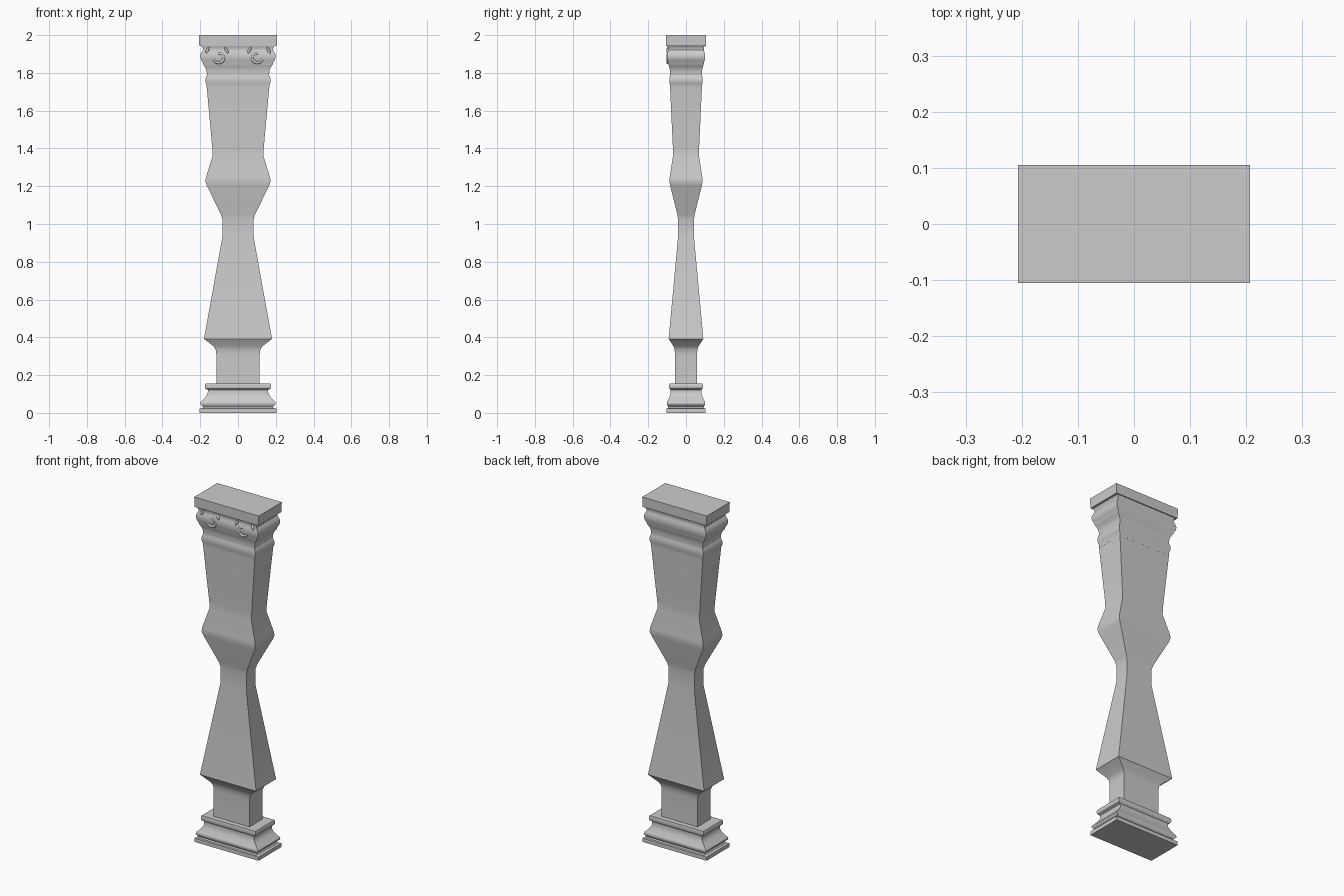
import bpy, bmesh, math

if "Cube" in bpy.data.objects:
    bpy.data.objects.remove(bpy.data.objects["Cube"])


def arc(a, b, bulge, n=8):
    """Moulding between two (half width, z) points, bowed outwards by bulge."""
    return [(a[0] + (b[0] - a[0]) * t + bulge * math.sin(math.pi * t),
             a[1] + (b[1] - a[1]) * t) for t in [i / n for i in range(n + 1)]]


def rect_loft(name, profile, ratio=0.51):
    """Stack rectangular rings along z and skin them."""
    bm = bmesh.new()
    rings = []
    for x, z in profile:
        y = x * ratio
        rings.append([bm.verts.new((sx * x, sy * y, z))
                      for sx, sy in ((-1, -1), (1, -1), (1, 1), (-1, 1))])
    for lo, hi in zip(rings, rings[1:]):
        for i in range(4):
            j = (i + 1) % 4
            bm.faces.new((lo[i], lo[j], hi[j], hi[i]))
    bm.faces.new(rings[0][::-1])
    bm.faces.new(rings[-1])
    me = bpy.data.meshes.new(name)
    bm.to_mesh(me)
    bm.free()
    ob = bpy.data.objects.new(name, me)
    bpy.context.collection.objects.link(ob)
    bpy.context.view_layer.objects.active = ob
    bpy.ops.object.select_all(action='DESELECT')
    ob.select_set(True)
    bpy.ops.object.shade_smooth_by_angle(angle=math.radians(28))
    return ob


def tube(name, pts, radii, depth):
    """Tapered raised ornament on the front face, following (x, z) points."""
    cu = bpy.data.curves.new(name, 'CURVE')
    cu.dimensions = '3D'
    cu.bevel_depth = depth
    cu.bevel_resolution = 2
    cu.use_fill_caps = True
    sp = cu.splines.new('POLY')
    sp.points.add(len(pts) - 1)
    for p, (x, y, z), r in zip(sp.points, pts, radii):
        p.co = (x, y, z, 1)
        p.radius = r
    sp.use_smooth = True
    ob = bpy.data.objects.new(name, cu)
    bpy.context.collection.objects.link(ob)


# Stepped base: plinth, torus, scotia and upper fillet
rect_loft("base", [(0.205, 0), (0.205, 0.022), (0.190, 0.025)]
          + arc((0.184, 0.033), (0.188, 0.066), 0.014)
          + arc((0.183, 0.072), (0.160, 0.122), -0.008)
          + arc((0.172, 0.128), (0.172, 0.155), 0.004, 4))

# Shaft: square stem, flared skirt, waist, swelling and upper taper
rect_loft("shaft", [(0.115, 0.15), (0.115, 0.31), (0.118, 0.335),
                    (0.130, 0.353), (0.180, 0.392), (0.083, 0.93),
                    (0.083, 1.025), (0.090, 1.05), (0.166, 1.205),
                    (0.172, 1.225), (0.170, 1.245), (0.135, 1.36),
                    (0.136, 1.40), (0.165, 1.72)])

# Capital: necking bead, flare, torus and throat
rect_loft("capital", [(0.165, 1.715)]
          + arc((0.166, 1.735), (0.164, 1.790), 0.008)
          + arc((0.165, 1.797), (0.184, 1.845), -0.005)
          + arc((0.187, 1.855), (0.186, 1.920), 0.013)
          + arc((0.186, 1.925), (0.196, 1.946), -0.002, 4))

# Top slab
rect_loft("top_slab", [(0.205, 1.943), (0.207, 2.0)])

# Front scrolls and small leaves, mirrored about x = 0
for side, s in (("left", -1), ("right", 1)):
    n = 28
    pts, rad = [], []
    for i in range(n + 1):
        t = i / n
        a = math.radians(160 + 330 * t)
        r = 0.031 - 0.011 * t
        pts.append((s * (0.10 - r * math.cos(a)), -0.0965,
                    1.881 + r * math.sin(a)))
        rad.append(0.55 + 0.45 * math.sin(math.pi * t))
    tube(side + "_scroll", pts, rad, 0.008)
    for part, x, lean in (("inner", 0.060, 0.009), ("outer", 0.163, -0.009)):
        leaf = [(s * (x + lean * (2 * t - 1)), -0.096, 1.900 + 0.036 * t)
                for t in [i / 6 for i in range(7)]]
        tube(f"{side}_{part}_leaf", leaf,
             [0.3 + 0.7 * math.sin(math.pi * i / 6) for i in range(7)], 0.008)
